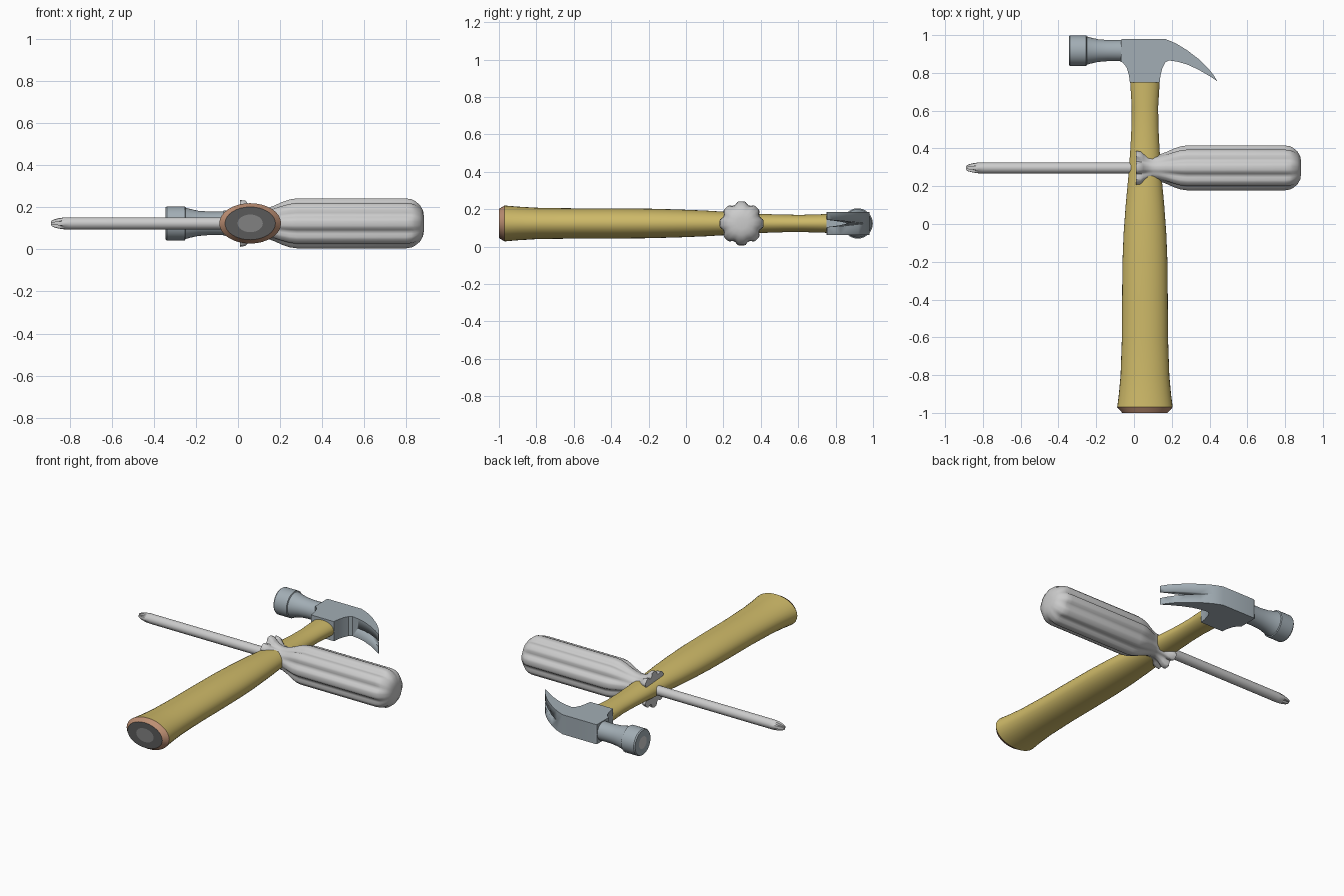
import bpy, bmesh
from math import sin, cos, radians, tau

if "Cube" in bpy.data.objects:
    bpy.data.objects.remove(bpy.data.objects["Cube"])

ZC = 0.124  # shared height of both tool axes


def make_mat(name, rgb):
    m = bpy.data.materials.new(name)
    m.diffuse_color = (*rgb, 1)
    m.use_nodes = True
    m.node_tree.nodes["Principled BSDF"].inputs["Base Color"].default_value = m.diffuse_color
    return m


WOOD = make_mat("yellow_wood", (0.62, 0.49, 0.14))
BROWN = make_mat("brown_rim", (0.50, 0.27, 0.17))
DARK = make_mat("dark_end", (0.10, 0.10, 0.10))
MID = make_mat("grey_end", (0.22, 0.22, 0.22))
STEEL = make_mat("blue_steel", (0.36, 0.42, 0.46))


def finish(name, bm, mat=None, angle=35):
    bmesh.ops.recalc_face_normals(bm, faces=bm.faces)
    me = bpy.data.meshes.new(name)
    bm.to_mesh(me)
    bm.free()
    ob = bpy.data.objects.new(name, me)
    bpy.context.collection.objects.link(ob)
    if mat:
        me.materials.append(mat)
    bpy.ops.object.select_all(action='DESELECT')
    ob.select_set(True)
    bpy.context.view_layer.objects.active = ob
    bpy.ops.object.shade_smooth_by_angle(angle=radians(angle))
    return ob


def loft(name, rings, mat=None, start=True, end=True, angle=35):
    """Skin a list of rings of points, closing the chosen ends."""
    bm = bmesh.new()
    vs = [[bm.verts.new(p) for p in r] for r in rings]
    n = len(vs[0])
    for a, b in zip(vs, vs[1:]):
        for i in range(n):
            j = (i + 1) % n
            bm.faces.new((a[i], a[j], b[j], b[i]))
    if start:
        bm.faces.new(vs[0])
    if end:
        bm.faces.new(vs[-1])
    return finish(name, bm, mat, angle)


def prism(name, outline, to3d, lo, hi, mat=None):
    """Extrude an outline between two levels."""
    return loft(name, [[to3d(a, b, t) for a, b in outline] for t in (lo, hi)], mat, angle=25)


def ring_y(y, rx, rz, cx=0.058, n=32):
    return [(cx + rx * cos(tau * i / n), y, ZC + rz * sin(tau * i / n)) for i in range(n)]


def ring_x(x, r, cy, n=32):
    return [(x, cy + r * cos(tau * i / n), ZC + r * sin(tau * i / n)) for i in range(n)]


# Hammer handle: oval sections along y
grip = [(-0.97, .147, .096), (-0.9, .138, .09), (-0.8, .129, .084), (-0.6, .122, .081),
        (-0.4, .121, .081), (-0.2, .119, .079), (-0.05, .113, .075), (0.1, .102, .069),
        (0.25, .088, .06), (0.4, .077, .051), (0.52, .071, .047), (0.62, .07, .046),
        (0.75, .078, .05), (0.8, .078, .05)]
loft("hammer_handle", [ring_y(*g) for g in grip], WOOD)

# Handle butt: brown rim, dark face, lighter centre
loft("handle_rim", [ring_y(-0.97, .147, .096), ring_y(-1, .12, .078)], BROWN, False, False)
loft("handle_butt", [ring_y(-1, .12, .078), ring_y(-1, .06, .042)], DARK, False, False)
loft("butt_centre", [ring_y(-0.99, .06, .042), ring_y(-1, .06, .042)], MID, False)

# Hammer head with curved claw, extruded in z
head_outline = [(-.07, .975), (-.06, .98), (.165, .98), (.22, .957), (.28, .921), (.34, .875),
                (.39, .827), (.42, .79), (.442, .755), (.40, .783), (.34, .818), (.28, .845),
                (.23, .859), (.185, .866), (.165, .855), (.15, .825), (.14, .785), (.136, .75),
                (-.022, .75), (-.027, .79), (-.04, .83), (-.058, .853), (-.07, .86)]
head = prism("hammer_head", head_outline, lambda a, b, t: (a, b, t), ZC - .061, ZC + .061, STEEL)

# Tapered slot splitting the claw
cutter = prism("claw_slot_cutter", [(.22, ZC), (.5, ZC - .024), (.5, ZC + .024)],
               lambda a, b, t: (a, t, b), .6, 1.1)
cutter.hide_render = True
cutter.hide_set(True)
slot = head.modifiers.new("claw_slot", 'BOOLEAN')
slot.operation = 'DIFFERENCE'
slot.solver = 'EXACT'
slot.object = cutter

# Neck and striking face
HY = 0.918
neck = [(-.05, .057), (-.09, .056), (-.14, .056), (-.19, .06), (-.23, .069), (-.25, .075),
        (-.253, .081), (-.338, .081), (-.345, .076), (-.345, .038)]
loft("hammer_neck_and_face", [ring_x(x, r, HY) for x, r in neck], STEEL, end=False)
loft("striking_centre", [ring_x(-.338, .038, HY), ring_x(-.345, .038, HY)], None, False)

# Screwdriver handle: eight flutes around the x axis
SY = 0.297
FLUTE = [(-22.5, 1), (-17, .8), (-11, .15), (-5, 0), (5, 0), (11, .15), (17, .8)]


def ring_fluted(x, r, depth):
    pts = []
    for k in range(8):
        for deg, f in FLUTE:
            a, q = radians(45 * k + deg), r * (1 - depth * f)
            pts.append((x, SY + q * cos(a), ZC + q * sin(a)))
    return pts


grip2 = [(.01, .112, .22), (.035, .108, .22), (.05, .092, .16), (.075, .074, .06),
         (.10, .067, .03), (.13, .07, .03), (.17, .084, .07), (.21, .102, .13),
         (.245, .114, .14), (.28, .119, .13), (.55, .119, .13), (.80, .119, .13),
         (.825, .115, .11), (.84, .108, .07), (.865, .088, .03), (.88, .062, .01), (.885, .03, 0)]
loft("screwdriver_handle", [ring_fluted(*g) for g in grip2], angle=40)

# Screwdriver shaft with cross-shaped tip
def ring_tip(x, r, notch):
    return [(x, SY + r * (1 - notch * (i % 4 == 2)) * cos(tau * i / 16),
             ZC + r * (1 - notch * (i % 4 == 2)) * sin(tau * i / 16)) for i in range(16)]


tip = [(.05, .029, 0), (-.80, .029, 0), (-.825, .0285, .12), (-.85, .025, .45),
       (-.875, .019, .55), (-.887, .013, .5), (-.89, .008, .4)]
loft("screwdriver_shaft", [ring_tip(*t) for t in tip])
